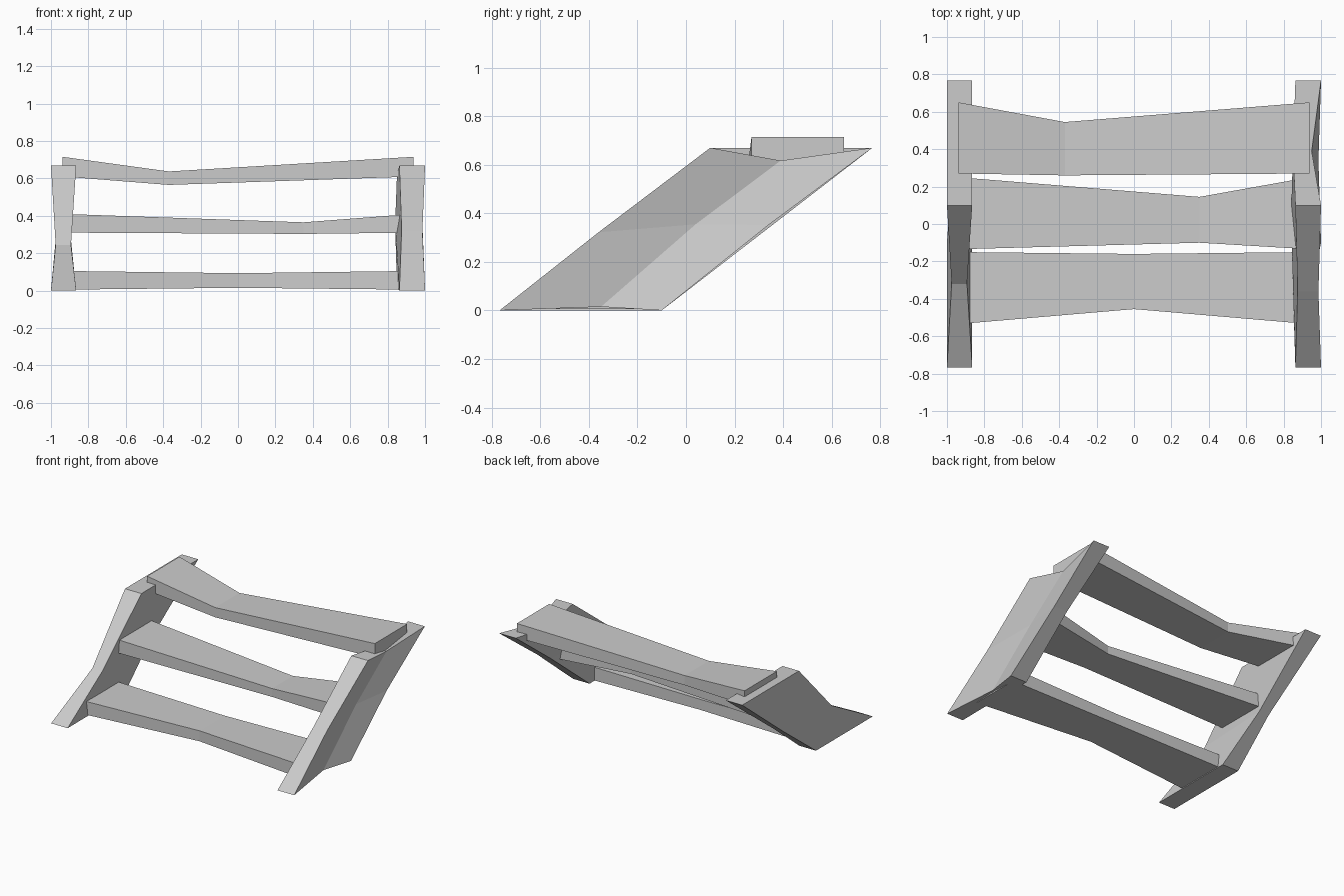
import bpy, bmesh

if "Cube" in bpy.data.objects:
    bpy.data.objects.remove(bpy.data.objects["Cube"])


def loft(name, rings):
    """Closed, flat-shaded solid running through matching rings of points."""
    bm = bmesh.new()
    loops = [[bm.verts.new(p) for p in ring] for ring in rings]
    n = len(loops[0])
    for a, b in zip(loops, loops[1:]):
        for i in range(n):
            j = (i + 1) % n
            bm.faces.new((a[i], a[j], b[j], b[i]))
    bm.faces.new(loops[0])
    bm.faces.new(loops[-1])
    bmesh.ops.recalc_face_normals(bm, faces=bm.faces)
    mesh = bpy.data.meshes.new(name)
    bm.to_mesh(mesh)
    bm.free()
    obj = bpy.data.objects.new(name, mesh)
    bpy.context.collection.objects.link(obj)
    return obj


def tread_ring(x, y0, y1, z0, z1):
    return [(x, y0, z0), (x, y1, z0), (x, y1, z1), (x, y0, z1)]


def tread(name, end, kink_x, kink):
    """Plank with square ends and one worn, narrowed section."""
    loft(name, [tread_ring(-0.937, *end),
                tread_ring(kink_x, *kink),
                tread_ring(0.937, *end)])


# Treads: end (y0, y1, z0, z1), then the worn section
tread("lower_tread", (-0.535, -0.15, 0.005, 0.105), 0.0, (-0.455, -0.16, 0.015, 0.093))
tread("middle_tread", (-0.135, 0.25, 0.31, 0.41), 0.35, (-0.10, 0.145, 0.303, 0.365))
tread("upper_tread", (0.27, 0.65, 0.61, 0.715), -0.37, (0.26, 0.545, 0.565, 0.637))


# Left side board: notched on its front edge and pinched in thickness
def left_ring(x0, x1, front, back):
    return [(x0, *front), (x1, *front), (x1, *back), (x0, *back)]


loft("left_side_board", [
    left_ring(-1.0, -0.865, (-0.768, 0), (-0.10, 0)),
    left_ring(-0.975, -0.893, (-0.32, 0.245), (0.25, 0.27)),
    left_ring(-1.0, -0.865, (0.10, 0.67), (0.768, 0.67)),
])


# Right side board: creased inwards along the middle of its width
def right_ring(edge, crease, front, mid, back):
    (e0, e1), (c0, c1) = edge, crease
    return [(e0, *front), (c0, *mid), (e0, *back),
            (e1, *back), (c1, *mid), (e1, *front)]


loft("right_side_board", [
    right_ring((0.863, 1.0), (0.85, 0.95), (-0.768, 0), (-0.35, 0.015), (-0.10, 0)),
    right_ring((0.875, 0.986), (0.84, 0.945), (-0.36, 0.322), (0.04, 0.355), (0.34, 0.352)),
    right_ring((0.863, 1.0), (0.85, 0.95), (0.10, 0.67), (0.39, 0.617), (0.768, 0.67)),
])
